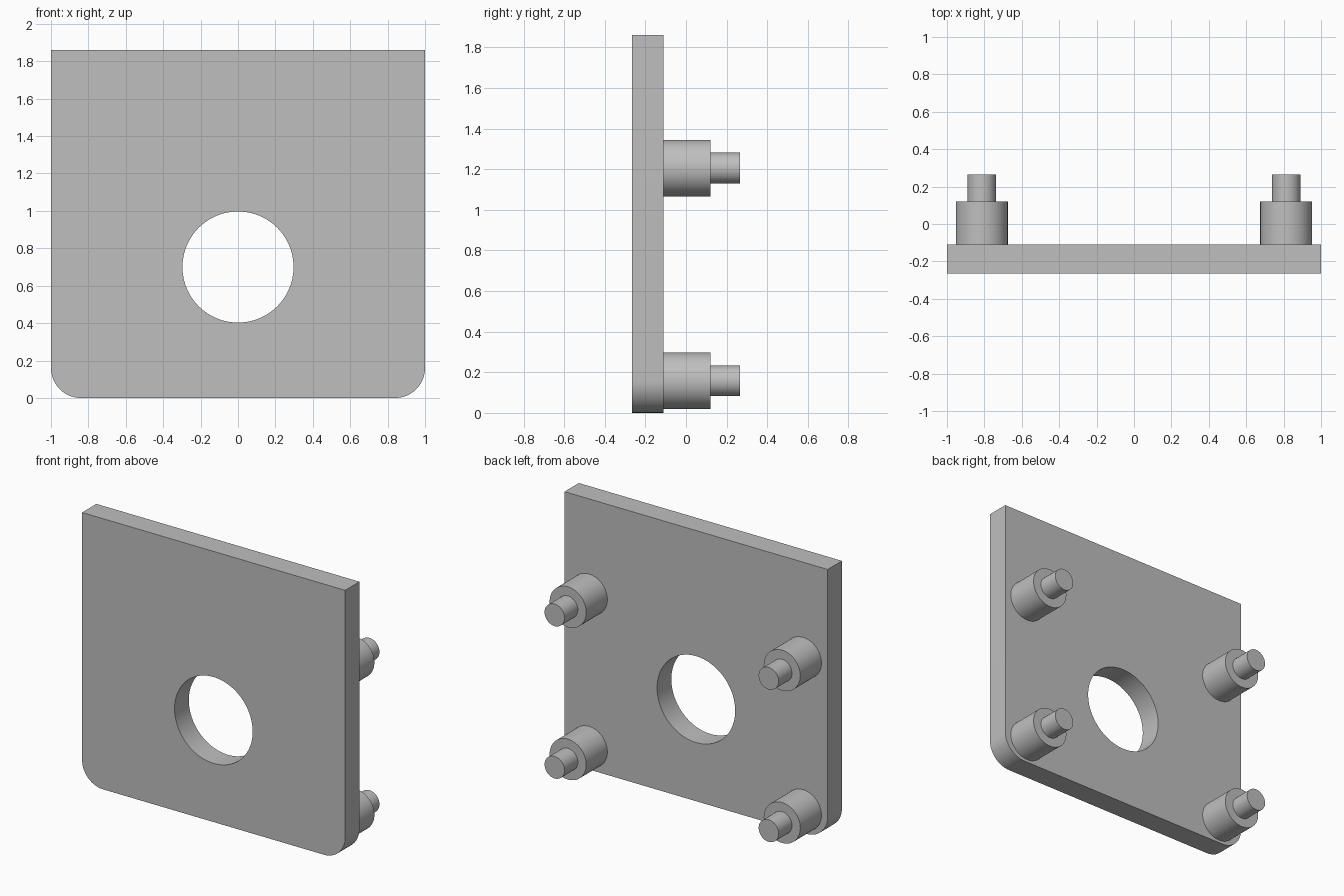
import bpy
import bmesh
from math import cos, sin, pi, radians
from mathutils import Matrix, Vector

cube = bpy.data.objects.get("Cube")
if cube:
    bpy.data.objects.remove(cube, do_unlink=True)

HALF, HEIGHT, CORNER = 1.0, 1.86, 0.16
FRONT, BACK, SHOULDER, TIP = -0.265, -0.11, 0.12, 0.265
HOLE_Z, HOLE_R = 0.7, 0.297

grey = bpy.data.materials.new("plain grey")
grey.use_nodes = True
colour = (0.52, 0.52, 0.52, 1)
grey.diffuse_color = colour
grey.node_tree.nodes["Principled BSDF"].inputs["Base Color"].default_value = colour


def finish(name, bm):
    """Turn a bmesh into a shaded, coloured object."""
    bmesh.ops.recalc_face_normals(bm, faces=bm.faces)
    mesh = bpy.data.meshes.new(name)
    bm.to_mesh(mesh)
    bm.free()
    mesh.materials.append(grey)
    obj = bpy.data.objects.new(name, mesh)
    bpy.context.collection.objects.link(obj)
    bpy.ops.object.select_all(action="DESELECT")
    obj.select_set(True)
    bpy.context.view_layer.objects.active = obj
    bpy.ops.object.shade_smooth_by_angle(angle=radians(30))
    return obj


def arc(cx, cz, radius, start, end, steps):
    angles = [start + (end - start) * i / steps for i in range(steps + 1)]
    return [(cx + radius * cos(a), cz + radius * sin(a)) for a in angles]


# Plate: outline with rounded bottom corners and a round hole, extruded back
outline = [(HALF, HEIGHT), (-HALF, HEIGHT)]
outline += arc(CORNER - HALF, CORNER, CORNER, pi, 1.5 * pi, 16)
outline += arc(HALF - CORNER, CORNER, CORNER, 1.5 * pi, 2 * pi, 16)
hole = arc(0, HOLE_Z, HOLE_R, 0, 2 * pi, 96)[:-1]

bm = bmesh.new()
edges = []
for loop in (outline, hole):
    verts = [bm.verts.new((x, FRONT, z)) for x, z in loop]
    edges += [bm.edges.new((v, verts[i - 1])) for i, v in enumerate(verts)]
bmesh.ops.triangle_fill(bm, edges=edges, use_beauty=True, normal=Vector((0, -1, 0)))
extruded = bmesh.ops.extrude_face_region(bm, geom=bm.faces[:], use_keep_orig=True)
moved = [g for g in extruded["geom"] if isinstance(g, bmesh.types.BMVert)]
bmesh.ops.translate(bm, verts=moved, vec=(0, BACK - FRONT, 0))
finish("plate", bm)


# Stepped posts: a wide boss with a narrow pin, turned about the y axis
def post(name, x, z):
    bm = bmesh.new()
    profile = [(0, BACK), (0.139, BACK), (0.139, SHOULDER),
               (0.076, SHOULDER), (0.076, TIP), (0, TIP)]
    verts = [bm.verts.new((r, y, 0)) for r, y in profile]
    edges = [bm.edges.new(pair) for pair in zip(verts, verts[1:])]
    bmesh.ops.spin(bm, geom=verts + edges, cent=(0, 0, 0), axis=(0, 1, 0),
                   angle=2 * pi, steps=64)
    bmesh.ops.remove_doubles(bm, verts=bm.verts, dist=0.0001)
    bmesh.ops.transform(bm, matrix=Matrix.Translation((x, 0, z)), verts=bm.verts)
    finish(name, bm)


for side, x in (("left", 0.814), ("right", -0.814)):
    for level, z in (("lower", 0.158), ("upper", 1.205)):
        post(f"{level}_{side}_post", x, z)
